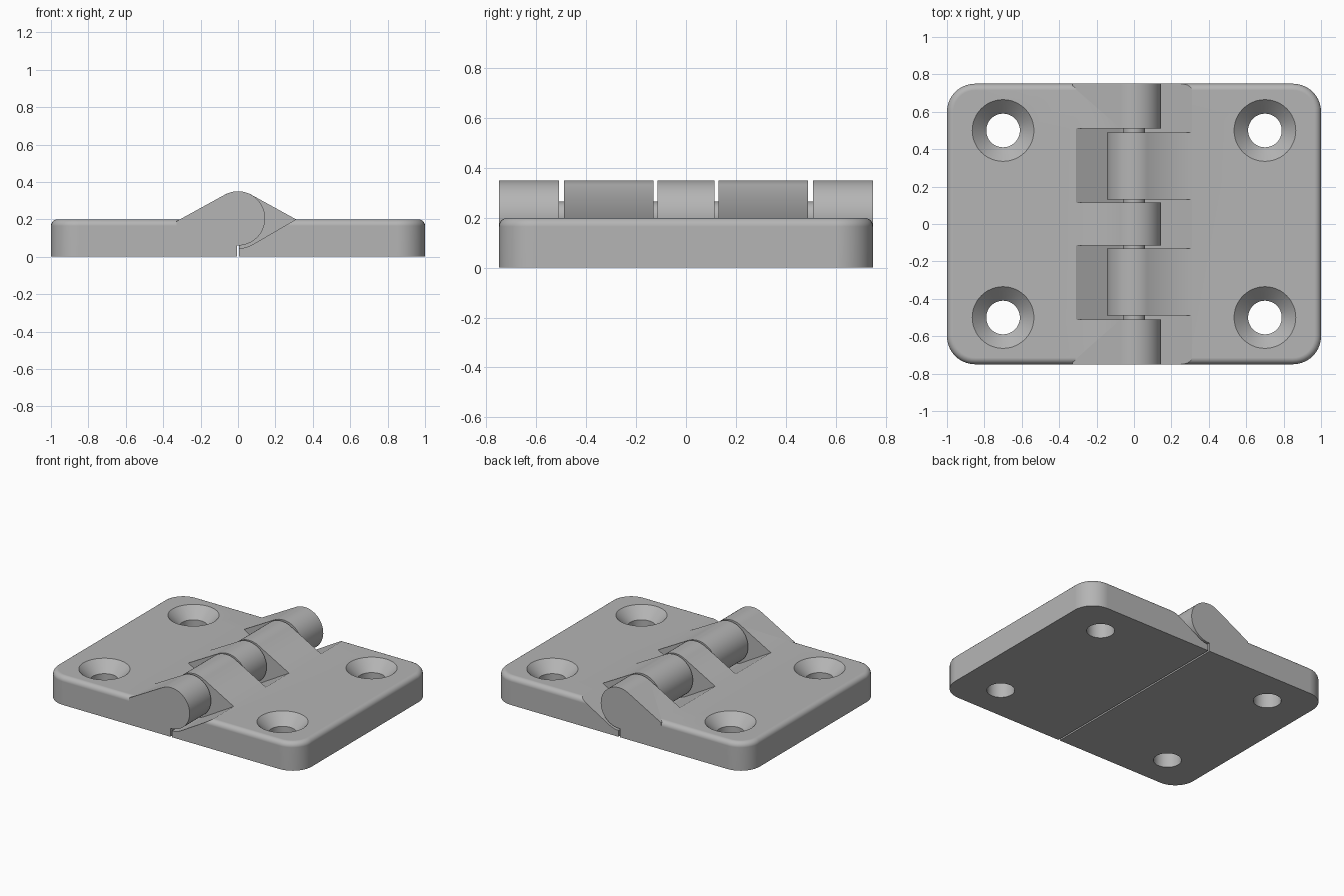
import bpy, bmesh
from math import sin, cos, asin, acos, atan2, hypot, pi, radians
from mathutils import Vector

if "Cube" in bpy.data.objects:
    bpy.data.objects.remove(bpy.data.objects["Cube"], do_unlink=True)

grey = bpy.data.materials.new("satin grey")
grey.use_nodes = True
COLOUR = (0.46, 0.46, 0.46, 1)
grey.diffuse_color = COLOUR
grey.node_tree.nodes["Principled BSDF"].inputs["Base Color"].default_value = COLOUR

# Hinge dimensions
HALF_Y, TOP, CORNER, FILLET = 0.75, 0.2, 0.15, 0.035
AXIS_Z, KNUCKLE_R, POCKET_R, PIN_R = 0.205, 0.145, 0.16, 0.06
SLOPE_X, GAP = 0.31, 0.006
REACH = hypot(SLOPE_X, TOP - AXIS_Z)
TILT = atan2(TOP - AXIS_Z, SLOPE_X)


def finish(bm, name):
    bmesh.ops.recalc_face_normals(bm, faces=bm.faces)
    mesh = bpy.data.meshes.new(name)
    bm.to_mesh(mesh)
    bm.free()
    mesh.materials.append(grey)
    obj = bpy.data.objects.new(name, mesh)
    bpy.context.collection.objects.link(obj)
    return obj


def arc(cx, cy, r, a0, a1, n):
    return [(cx + r * cos(a0 + (a1 - a0) * i / n), cy + r * sin(a0 + (a1 - a0) * i / n))
            for i in range(n + 1)]


def extruded(points, offset):
    bm = bmesh.new()
    face = bm.faces.new([bm.verts.new(p) for p in points])
    ext = bmesh.ops.extrude_face_region(bm, geom=[face])["geom"]
    verts = [v for v in ext if isinstance(v, bmesh.types.BMVert)]
    bmesh.ops.translate(bm, verts=verts, vec=offset)
    return bm


def prism(name, profile, side, y0, y1):
    pts = [(side * x, y0, z) for x, z in profile]
    return finish(extruded(pts, Vector((0, y1 - y0, 0))), name)


def on_slope(tangent, x):
    tx, tz = tangent
    return x, tz + (TOP - tz) * (x - tx) / (SLOPE_X - tx)


def combine(obj, tool, operation):
    mod = obj.modifiers.new(operation.lower(), 'BOOLEAN')
    mod.operation, mod.object, mod.solver = operation, tool, 'EXACT'
    with bpy.context.temp_override(object=obj, active_object=obj):
        bpy.ops.object.modifier_apply(modifier=mod.name)
    bpy.data.objects.remove(tool, do_unlink=True)


def smooth(obj):
    bpy.ops.object.select_all(action='DESELECT')
    obj.select_set(True)
    bpy.context.view_layer.objects.active = obj
    bpy.ops.object.shade_smooth_by_angle(angle=radians(30))
    obj.modifiers.new("even shading", 'WEIGHTED_NORMAL').keep_sharp = True


def plate(name, side):
    # Rounded slab with a fillet around its top
    inner = HALF_Y - CORNER
    outline = [(GAP, -HALF_Y)]
    outline += arc(1 - CORNER, -inner, CORNER, -pi / 2, 0, 10)
    outline += arc(1 - CORNER, inner, CORNER, 0, pi / 2, 10)
    outline += [(GAP, HALF_Y)]
    bm = extruded([(side * x, y, 0) for x, y in outline], Vector((0, 0, TOP)))
    rim = [e for e in bm.edges if all(v.co.z > TOP - 0.01 for v in e.verts)]
    bmesh.ops.bevel(bm, geom=rim, offset=FILLET, segments=5, profile=0.5, affect='EDGES')
    return finish(bm, name)


def screw_cutter(x, y):
    # Through hole with a conical countersink
    profile = [(0, -0.1), (0.09, -0.1), (0.09, 0.125), (0.19, 0.225), (0, 0.225)]
    bm = bmesh.new()
    verts = [bm.verts.new((r, 0, z)) for r, z in profile]
    edges = [bm.edges.new(pair) for pair in zip(verts, verts[1:])]
    bmesh.ops.spin(bm, geom=verts + edges, cent=(0, 0, 0), axis=(0, 0, 1),
                   angle=2 * pi, steps=48)
    bmesh.ops.remove_doubles(bm, verts=bm.verts, dist=0.0001)
    bmesh.ops.translate(bm, verts=bm.verts, vec=(x, y, 0))
    return finish(bm, "screw_cutter")


# Clearance under the opposite knuckles: slope running into a concave arc
hollow = arc(0, AXIS_Z, POCKET_R, TILT - acos(POCKET_R / REACH), -pi / 2, 8)
pocket = [on_slope(hollow[0], 0.42)] + hollow + [(-0.1, AXIS_Z - POCKET_R), (-0.1, 0.4)]

# Knuckle: barrel running tangentially down into its plate
barrel = arc(0, AXIS_Z, KNUCKLE_R, TILT + acos(KNUCKLE_R / REACH),
             1.5 * pi + asin(GAP / KNUCKLE_R), 28)
knuckle = [on_slope(barrel[0], 0.33)] + barrel + [(GAP, 0), (0.33, 0)]

leaves = {
    "left_leaf": (1, [(-0.49, -0.13), (0.13, 0.49)]),
    "right_leaf": (-1, [(-HALF_Y, -0.51), (-0.115, 0.115), (0.51, HALF_Y)]),
}
for name, (side, bands) in leaves.items():
    leaf = plate(name, side)
    combine(leaf, prism("pocket_cutter", pocket, side, -0.9, 0.9), 'DIFFERENCE')
    for y0, y1 in bands:
        combine(leaf, prism("knuckle", knuckle, side, y0, y1), 'UNION')
    for y in (-0.5, 0.5):
        combine(leaf, screw_cutter(side * 0.7, y), 'DIFFERENCE')
    smooth(leaf)

# Pin through the knuckles
pin = prism("hinge_pin", arc(0, AXIS_Z, PIN_R, 0, 2 * pi * 31 / 32, 31), 1, -0.65, 0.65)
smooth(pin)
